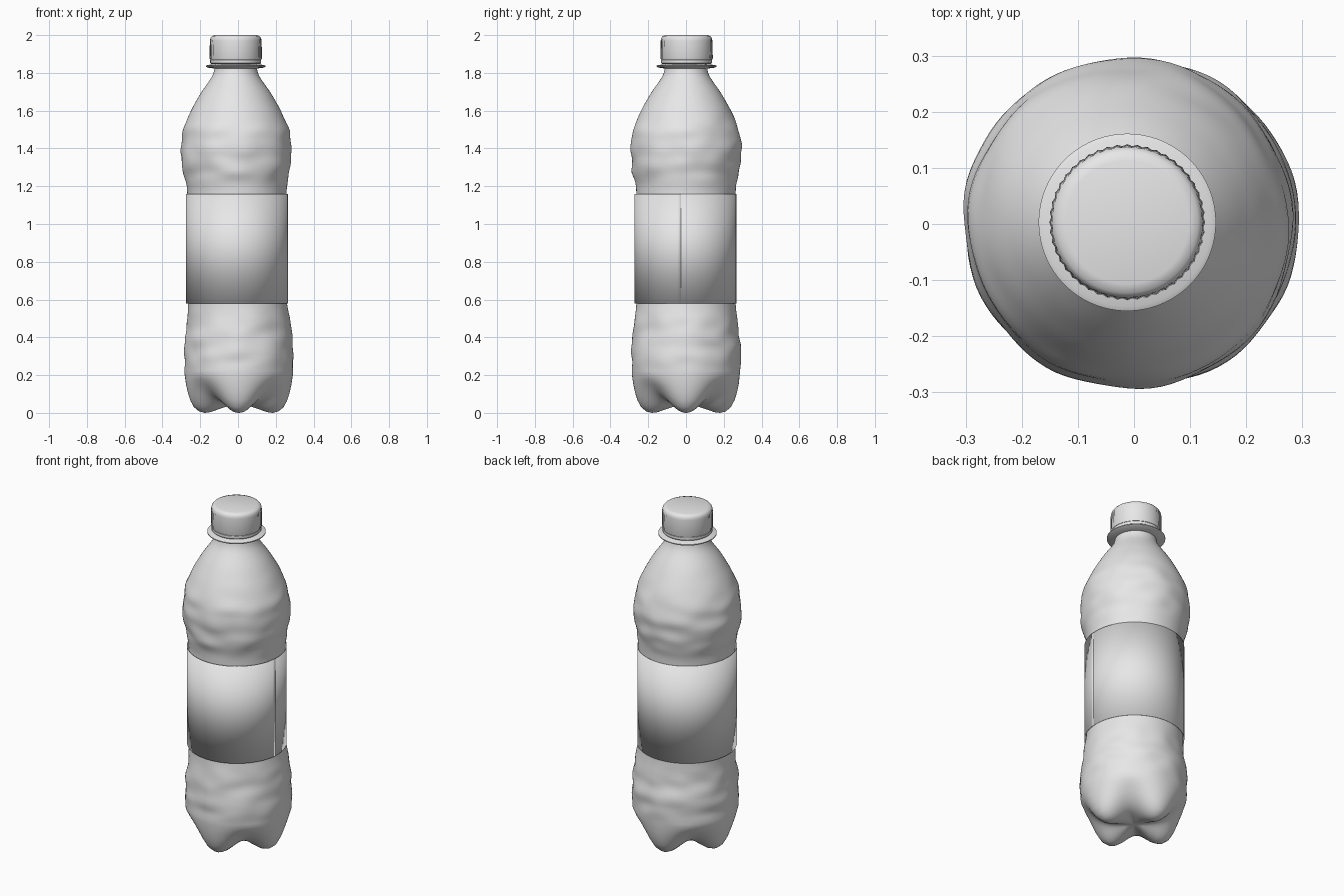
import bpy, bmesh, math
from mathutils import Vector, noise

cube = bpy.data.objects.get("Cube")
if cube:
    bpy.data.objects.remove(cube, do_unlink=True)

grey = bpy.data.materials.new("light grey plastic")
grey.use_nodes = True
colour = (0.8, 0.8, 0.8, 1)
grey.diffuse_color = colour
grey.node_tree.nodes["Principled BSDF"].inputs["Base Color"].default_value = colour


def skin(name, rings, closed=True, tip=None, tip_end=None, angle=40):
    """Join rings of points into a surface, optionally closing each end on a point."""
    bm = bmesh.new()
    loops = [[bm.verts.new(p) for p in ring] for ring in rings]
    n = len(loops[0])
    for a, b in zip(loops, loops[1:]):
        for i in range(n if closed else n - 1):
            j = (i + 1) % n
            bm.faces.new((a[i], a[j], b[j], b[i]))
    for point, loop in ((tip, loops[0]), (tip_end, loops[-1])):
        if point:
            centre = bm.verts.new(point)
            for i in range(n):
                bm.faces.new((centre, loop[i], loop[(i + 1) % n]))
    bmesh.ops.recalc_face_normals(bm, faces=bm.faces)
    mesh = bpy.data.meshes.new(name)
    bm.to_mesh(mesh)
    bm.free()
    mesh.materials.append(grey)
    obj = bpy.data.objects.new(name, mesh)
    bpy.context.collection.objects.link(obj)
    bpy.ops.object.select_all(action='DESELECT')
    obj.select_set(True)
    bpy.context.view_layer.objects.active = obj
    bpy.ops.object.shade_smooth_by_angle(angle=math.radians(angle))
    return obj


def lookup(table, x):
    """Piecewise linear value of a table of pairs."""
    for (x0, y0), (x1, y1) in zip(table, table[1:]):
        if x <= x1:
            return y0 + (y1 - y0) * max(0, (x - x0) / (x1 - x0))
    return table[-1][1]


def softened(table, x, w=0.02):
    return sum(lookup(table, x + k * w) for k in (-1, 0, 1)) / 3


SIDES = 96
ANGLES = [2 * math.pi * i / SIDES for i in range(SIDES)]
NECK = (-0.012, 0.003)

# Body: a lathed outline, crumpled above and below the label
outline = [(0.2, 0.285), (0.3, 0.291), (0.4, 0.284), (0.5, 0.27), (0.58, 0.262),
           (1.16, 0.262), (1.2, 0.265), (1.3, 0.286), (1.4, 0.294), (1.5, 0.281),
           (1.6, 0.239), (1.7, 0.182), (1.76, 0.138), (1.8, 0.114), (1.85, 0.11)]
lean = [(0, 0.004), (0.5, 0.004), (0.6, -0.005), (1.1, -0.005), (1.4, -0.01), (1.8, -0.012)]
crumple = [(0.18, 0), (0.28, 1), (0.45, 1), (0.56, 0), (1.18, 0), (1.27, 1),
           (1.48, 1), (1.58, 0.25), (1.72, 0)]


def body_ring(z):
    ring = []
    for a in ANGLES:
        direction = Vector((math.cos(a), math.sin(a), 0))
        bump = noise.noise(Vector((direction.x * 2, direction.y * 2, z * 13)))
        r = softened(outline, z) + 0.011 * bump * lookup(crumple, z)
        ring.append(direction * r + Vector((lookup(lean, z), 0, z)))
    return ring


# Base: four rounded feet on the axes with valleys between them
foot = [(0.06, 0.035), (0.11, 0.018), (0.15, 0.004), (0.18, 0), (0.21, 0.008),
        (0.237, 0.03), (0.256, 0.065), (0.269, 0.105), (0.279, 0.15)]
valley = [(0.05, 0.047), (0.09, 0.05), (0.125, 0.056), (0.155, 0.066), (0.18, 0.08),
          (0.207, 0.1), (0.232, 0.125), (0.253, 0.15), (0.272, 0.175)]


def base_ring(f, v):
    ring = []
    for a in ANGLES:
        t = math.sin(2 * a) ** 2
        r, z = (p + (q - p) * t for p, q in zip(f, v))
        ring.append((r * math.cos(a) + 0.004, r * math.sin(a), z))
    return ring


base = [base_ring(f, v) for f, v in zip(foot, valley)]
sides = [body_ring(0.205 + 0.0175 * i) for i in range(95)]
skin("bottle_body", base + sides, tip=(0.004, 0, 0.045), angle=60)


# Lathe helper for the neck parts
def lathe(name, points, ribs=0.0, **ends):
    rings = []
    for k, (r, z) in enumerate(points):
        depth = ribs if 1 < k < len(points) - 3 else 0
        rings.append([(NECK[0] + (r - depth * (i % 2)) * math.cos(a),
                       NECK[1] + (r - depth * (i % 2)) * math.sin(a), z)
                      for i, a in enumerate(ANGLES)])
    return skin(name, rings, **ends)


# Neck flange, tamper band and ribbed cap
lathe("neck_flange", [(0.105, 1.822), (0.15, 1.828), (0.158, 1.833), (0.158, 1.838),
                      (0.15, 1.842), (0.105, 1.846)])
lathe("tamper_band", [(0.105, 1.848), (0.13, 1.848), (0.135, 1.853), (0.135, 1.868),
                      (0.13, 1.873), (0.105, 1.873)])
lathe("cap", [(0.11, 1.87), (0.135, 1.87), (0.139, 1.877), (0.137, 1.97),
              (0.134, 1.985), (0.126, 1.995), (0.11, 2.0)],
      ribs=0.003, tip_end=(NECK[0], NECK[1], 2.0))

# Label: a thin sheet wrapped once round with a small overlap
wrap = [math.radians(-15 + 370 * i / SIDES) for i in range(SIDES + 1)]
sheet = [[((0.269 + 0.002 * i / SIDES) * math.cos(a) - 0.005,
           (0.269 + 0.002 * i / SIDES) * math.sin(a) - 0.003, z)
          for i, a in enumerate(wrap)] for z in (0.58, 1.16)]
label = skin("label", sheet, closed=False)
thickness = label.modifiers.new("thickness", 'SOLIDIFY')
thickness.thickness = 0.0015
